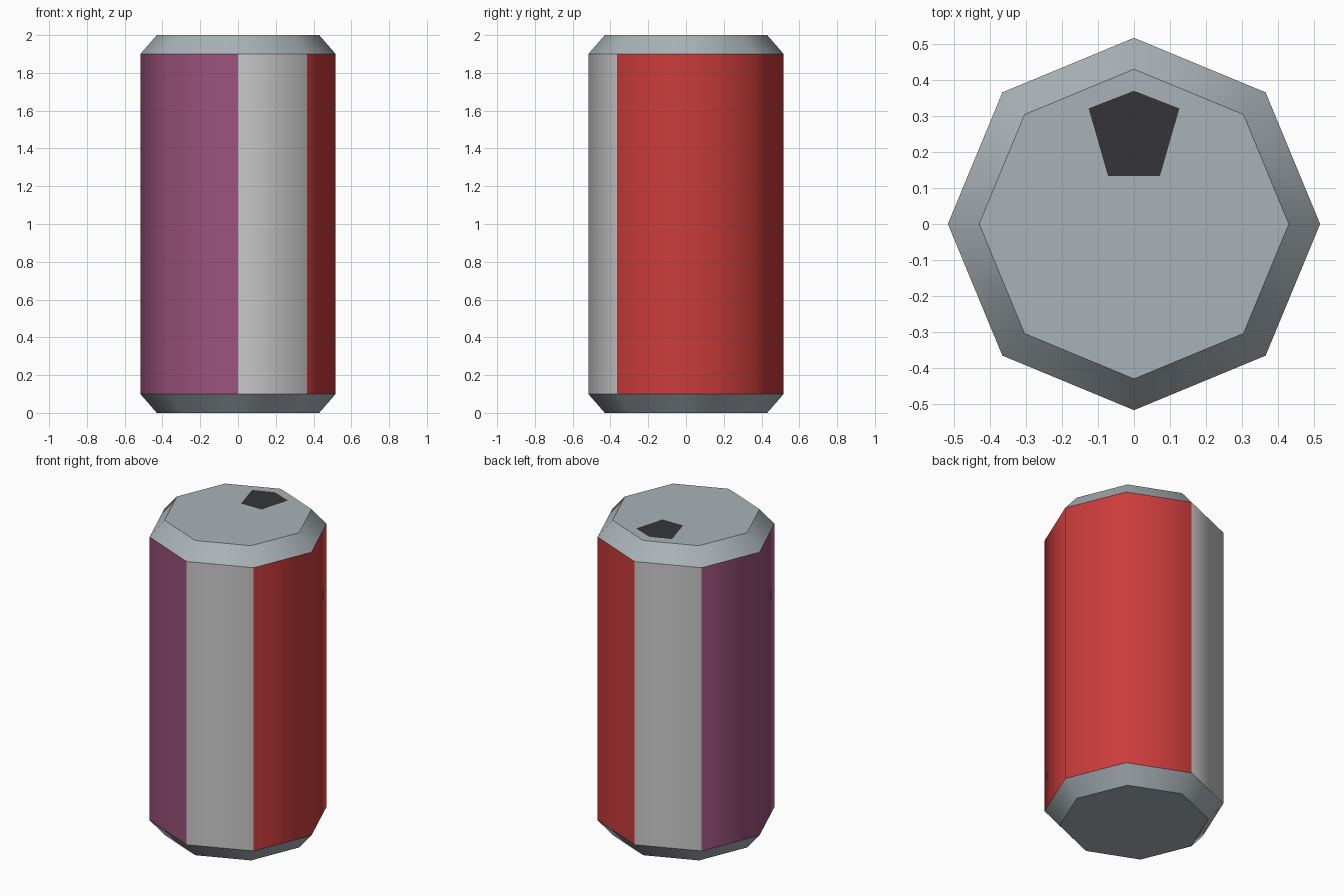
import bpy, bmesh
from math import cos, sin, pi

if "Cube" in bpy.data.objects:
    bpy.data.objects.remove(bpy.data.objects["Cube"])

SIDES = 8
R_BODY, R_END = 0.517, 0.43
Z = (0.0, 0.1, 1.9, 2.0)


def material(name, rgb):
    m = bpy.data.materials.new(name)
    m.diffuse_color = (*rgb, 1)
    m.use_nodes = True
    m.node_tree.nodes["Principled BSDF"].inputs["Base Color"].default_value = m.diffuse_color
    return m


red = material("red_paint", (0.6, 0.045, 0.045))
white = material("white_paint", (0.8, 0.8, 0.8))
purple = material("purple_paint", (0.33, 0.085, 0.2))
metal = material("metal", (0.40, 0.45, 0.475))
dark = material("dark_opening", (0.035, 0.036, 0.038))


def finish(bm, name, mats):
    mesh = bpy.data.meshes.new(name)
    bm.to_mesh(mesh)
    bm.free()
    for m in mats:
        mesh.materials.append(m)
    ob = bpy.data.objects.new(name, mesh)
    bpy.context.collection.objects.link(ob)
    return ob


def ring(bm, r, z):
    return [bm.verts.new((r * cos(2 * pi * i / SIDES), r * sin(2 * pi * i / SIDES), z))
            for i in range(SIDES)]


def band(name, lower, upper, mats, slots=(0,) * SIDES):
    """Smooth eight-sided band between two (radius, z) rings."""
    bm = bmesh.new()
    a, b = ring(bm, *lower), ring(bm, *upper)
    for i in range(SIDES):
        j = (i + 1) % SIDES
        f = bm.faces.new((a[i], a[j], b[j], b[i]))
        f.smooth = True
        f.material_index = slots[i]
    return finish(bm, name, mats)


def plate(name, points, z, mat, up=True):
    bm = bmesh.new()
    f = bm.faces.new([bm.verts.new((x, y, z)) for x, y in points])
    f.normal_update()
    if (f.normal.z > 0) != up:
        f.normal_flip()
    return finish(bm, name, [mat])


# Painted body: three red, one white, three purple, one white panel
band("can_body", (R_BODY, Z[1]), (R_BODY, Z[2]), [red, white, purple],
     (0, 0, 1, 2, 2, 2, 1, 0))

# Bevelled metal rims
band("bottom_rim", (R_END, Z[0]), (R_BODY, Z[1]), [metal])
band("top_rim", (R_BODY, Z[2]), (R_END, Z[3]), [metal])

# Flat ends
octagon = [(R_END * cos(2 * pi * i / SIDES), R_END * sin(2 * pi * i / SIDES))
           for i in range(SIDES)]
plate("can_base", octagon, Z[0], metal, up=False)
plate("can_lid", octagon, Z[3], metal)

# Drinking opening, just proud of the lid
plate("drink_opening", [(0, 0.37), (-0.126, 0.321), (-0.072, 0.133),
                        (0.072, 0.133), (0.126, 0.321)], Z[3] + 0.001, dark)
